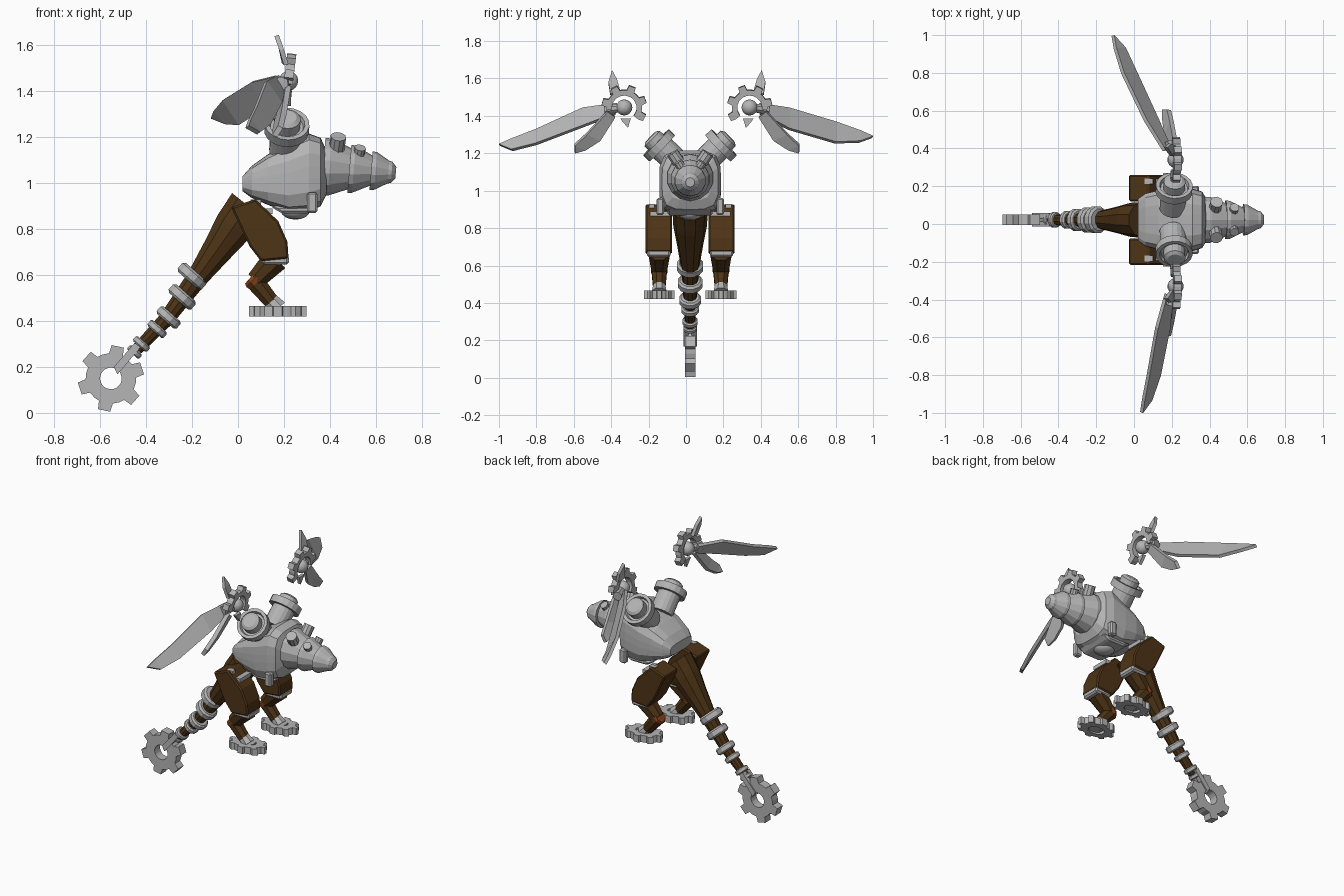
import bpy, bmesh, math
from mathutils import Vector, Matrix

if "Cube" in bpy.data.objects:
    bpy.data.objects.remove(bpy.data.objects["Cube"])

CY = 0.022  # body centre line in y


def material(name, rgb):
    m = bpy.data.materials.new(name)
    m.diffuse_color = (*rgb, 1)
    m.use_nodes = True
    m.node_tree.nodes["Principled BSDF"].inputs["Base Color"].default_value = m.diffuse_color
    return m


STEEL = material("steel grey", (0.46, 0.46, 0.46))
BROWN = material("dark brown", (0.075, 0.034, 0.008))
RUST = material("rust orange", (0.24, 0.055, 0.012))


def finish(name, bm, mat, smooth=False):
    bmesh.ops.recalc_face_normals(bm, faces=bm.faces)
    me = bpy.data.meshes.new(name)
    bm.to_mesh(me)
    bm.free()
    me.materials.append(mat)
    for p in me.polygons:
        p.use_smooth = smooth
    ob = bpy.data.objects.new(name, me)
    bpy.context.collection.objects.link(ob)
    return ob


def loft(name, rings, mat):
    """Skin a list of equal-length closed rings and cap both ends."""
    bm = bmesh.new()
    vs = [[bm.verts.new(p) for p in r] for r in rings]
    n = len(vs[0])
    for a, b in zip(vs, vs[1:]):
        for i in range(n):
            bm.faces.new((a[i], a[(i + 1) % n], b[(i + 1) % n], b[i]))
    bm.faces.new(vs[0])
    bm.faces.new(vs[-1])
    return finish(name, bm, mat)


def lathe(name, profile, origin, axis, mat, segs=12):
    """Turn (distance, radius) points about an axis."""
    q = Vector(axis).to_track_quat('Z', 'Y')
    o = Vector(origin)
    rings = [[o + q @ Vector((r * math.cos(k), r * math.sin(k), t))
              for k in (2 * math.pi * (i + 0.5) / segs for i in range(segs))] for t, r in profile]
    return loft(name, rings, mat)


def rod(name, a, b, r0, r1, mat, segs=10):
    d = Vector(b) - Vector(a)
    return lathe(name, [(0, r0), (d.length, r1)], a, d, mat, segs)


def prism(name, pts, y0, y1, mat, bevel=0.0):
    """Side profile in x,z extruded along y."""
    ob = loft(name, [[(x, y, z) for x, z in pts] for y in (y0, y1)], mat)
    if bevel:
        m = ob.modifiers.new("bevel", 'BEVEL')
        m.width, m.segments = bevel, 1
    return ob


def box(name, x0, x1, y0, y1, z0, z1, mat, bevel=0.0):
    return prism(name, [(x0, z0), (x1, z0), (x1, z1), (x0, z1)], y0, y1, mat, bevel)


def ball(name, centre, r, mat, squash=1.0):
    bm = bmesh.new()
    bmesh.ops.create_uvsphere(bm, u_segments=14, v_segments=8, radius=r,
                              matrix=Matrix.Translation(centre) @ Matrix.Diagonal((1, 1, squash, 1)))
    return finish(name, bm, mat, True)


def gear(name, matrix, r_in, r_root, r_tip, teeth, thick, mat, start=0, sweep=360):
    """Toothed ring, or part of one, in the local xy plane."""
    step = math.radians(sweep) / teeth
    samples = []
    for i in range(teeth):
        a = math.radians(start) + i * step
        for f, r in ((-0.48, r_root), (-0.27, r_root), (-0.18, r_tip), (0.18, r_tip), (0.27, r_root)):
            samples.append((a + f * step, r))
    bm = bmesh.new()
    cols = []
    for a, r in samples:
        d = Vector((math.cos(a), math.sin(a), 0))
        cols.append([bm.verts.new(matrix @ (d * q + Vector((0, 0, h))))
                     for q, h in ((r_in, -thick / 2), (r, -thick / 2), (r, thick / 2), (r_in, thick / 2))])
    pairs = list(zip(cols, cols[1:]))
    if sweep == 360:
        pairs.append((cols[-1], cols[0]))
    else:
        bm.faces.new(cols[0])
        bm.faces.new(cols[-1])
    for a, b in pairs:
        for j in range(4):
            bm.faces.new((a[j], a[(j + 1) % 4], b[(j + 1) % 4], b[j]))
    return finish(name, bm, mat)


def blade(name, upper, lower, tip, thick=0.02):
    """Flat feather between two edges, ending in a point."""
    bm = bmesh.new()
    u = [bm.verts.new(p) for p in upper]
    l = [bm.verts.new(p) for p in lower]
    t = bm.verts.new(tip)
    for i in range(len(u) - 1):
        bm.faces.new((u[i], u[i + 1], l[i + 1], l[i]))
    bm.faces.new((u[-1], t, l[-1]))
    ob = finish(name, bm, STEEL)
    m = ob.modifiers.new("thickness", 'SOLIDIFY')
    m.thickness, m.offset = thick, 0
    return ob


# Body shell: rounded-square sections (x, bottom, top, half width)
def section(x, z0, z1, hy, n=20):
    ring = []
    for i in range(n):
        a = 2 * math.pi * (i + 0.5) / n
        c, s = math.cos(a), math.sin(a)
        k = (abs(c) ** 4 + abs(s) ** 4) ** -0.25
        ring.append((x, CY + hy * c * k, (z0 + z1) / 2 + (z1 - z0) / 2 * s * k))
    return ring


loft("body_shell", [section(*s) for s in (
    (0.02, 0.965, 1.03, 0.11), (0.06, 0.935, 1.075, 0.14), (0.13, 0.905, 1.125, 0.158),
    (0.22, 0.872, 1.172, 0.165), (0.31, 0.876, 1.215, 0.165), (0.36, 0.9, 1.197, 0.15),
    (0.385, 0.95, 1.14, 0.11))], STEEL)
ball("belly_dome", (0.25, CY, 0.88), 0.065, STEEL, 0.6)
prism("belly_frame", [(0.14, 0.9), (0.19, 0.868), (0.31, 0.868), (0.35, 0.9)],
      CY - 0.12, CY + 0.12, STEEL, 0.01)

# Snout: stepped cones, each flaring behind the next
snout = Vector((0.37, CY, 1.072))
lathe("snout", [(0, 0.125), (0.03, 0.125), (0.115, 0.09), (0.115, 0.105), (0.135, 0.103), (0.21, 0.066),
                (0.21, 0.085), (0.23, 0.082), (0.285, 0.05), (0.285, 0.05), (0.30, 0.046), (0.318, 0.025)],
      snout, (1, 0, -0.085), STEEL, 14)

for s, side in ((1, "left"), (-1, "right")):
    def Y(d):
        return CY + s * d

    # Exhaust nubs on the snout
    for part, x, z, r, y0, y1 in (("rear", 0.425, 1.12, 0.034, 0.04, 0.095),
                                  ("front", 0.52, 1.10, 0.025, 0.03, 0.066)):
        rod(f"{side}_{part}_exhaust", (x, Y(y0), z), (x + 0.012, Y(y1), z + (y1 - y0) * 1.5), r, r, STEEL)

    # Side bracket on the body
    box(f"{side}_side_bracket", 0.30, 0.345, Y(0.14), Y(0.18), 0.87, 0.96, STEEL, 0.008)

    # Shoulder mount: drum, wide ring and inner hub
    lathe(f"{side}_shoulder", [(0, 0.07), (0.125, 0.07), (0.125, 0.098), (0.17, 0.098), (0.17, 0.078),
                               (0.15, 0.072), (0.15, 0.058), (0.2, 0.058), (0.212, 0.04)],
          (0.205, Y(0.06), 1.14), (0.05, s * 0.72, 0.7), STEEL, 18)

    # Wing joint: ball inside an open gear
    wc = Vector((0.22, 0.005 + s * 0.335, 1.445))
    basis = Matrix(((0, 0, 1, wc.x), (s, 0, 0, wc.y), (0, 1, 0, wc.z), (0, 0, 0, 1)))
    ball(f"{side}_wing_ball", wc, 0.043, STEEL)
    gear(f"{side}_wing_gear", basis @ Matrix.Rotation(0.12, 4, 'X'), 0.066, 0.095, 0.122, 5, 0.04,
         STEEL, 15, 240)
    rod(f"{side}_wing_arm", wc, wc + Vector((-0.03, s * 0.1, -0.01)), 0.022, 0.03, STEEL, 8)

    def W(x, y, z):
        return wc + Vector((x, s * y, z))

    # Short feathers: upright spike, lower feather, inner spike
    blade(f"{side}_top_spike", [W(-0.02, 0.02, 0.08), W(-0.035, 0.04, 0.15)],
          [W(-0.01, 0.075, 0.07), W(-0.03, 0.085, 0.135)], W(-0.052, 0.065, 0.197))
    blade(f"{side}_lower_feather", [W(0, 0.09, -0.02), W(-0.02, 0.2, -0.14), W(-0.035, 0.265, -0.2)],
          [W(-0.01, 0.05, -0.05), W(-0.05, 0.13, -0.175), W(-0.06, 0.21, -0.225)],
          W(-0.06, 0.265, -0.24), 0.025)
    blade(f"{side}_inner_spike", [W(0, -0.035, -0.06), W(0, -0.03, -0.075)],
          [W(0, 0.02, -0.06), W(0, 0.01, -0.075)], W(0, -0.02, -0.11))

    # Thigh, cuff and hip bracket
    prism(f"{side}_thigh", [(-0.03, 0.895), (0.075, 0.93), (0.175, 0.835), (0.215, 0.745), (0.22, 0.672),
                            (0.1, 0.66), (0.05, 0.725)], Y(0.098), Y(0.238), BROWN, 0.008)
    box(f"{side}_knee_cuff", 0.105, 0.222, Y(0.105), Y(0.23), 0.645, 0.685, STEEL, 0.01)
    box(f"{side}_hip_bracket", 0.06, 0.15, Y(0.1), Y(0.215), 0.865, 0.89, STEEL)
    box(f"{side}_hip_tab", 0.055, 0.1, Y(0.19), Y(0.22), 0.88, 0.928, STEEL)

    # Lower leg and gear foot
    ly = Y(0.165)
    rod(f"{side}_shin", (0.165, ly, 0.67), (0.075, ly, 0.575), 0.062, 0.044, BROWN, 8)
    lathe(f"{side}_hock_joint", [(0, 0.04), (0.015, 0.048), (0.035, 0.044)], (0.055, ly, 0.59),
          (0.75, 0, -0.66), RUST, 8)
    rod(f"{side}_lower_leg", (0.075, ly, 0.57), (0.145, ly, 0.485), 0.044, 0.036, BROWN, 8)
    rod(f"{side}_ankle", (0.135, ly, 0.5), (0.175, ly, 0.455), 0.032, 0.042, STEEL, 8)
    foot = Matrix.Translation((0.173, ly, 0.443)) @ Matrix.Diagonal((1, 0.65, 1, 1))
    gear(f"{side}_foot_gear", foot, 0.055, 0.105, 0.127, 8, 0.045, STEEL)
    lathe(f"{side}_foot_pad", [(0, 0.045), (0.035, 0.045)], (0.173, ly, 0.43), (0, 0, 1), STEEL, 12)

# Long wing blades, posed slightly differently on each side
blade("left_long_blade",
      [(0.16, 0.39, 1.465), (0.06, 0.55, 1.44), (-0.06, 0.8, 1.365), (-0.1, 0.93, 1.318)],
      [(0.19, 0.4, 1.41), (0.125, 0.55, 1.33), (0.01, 0.8, 1.257), (-0.05, 0.93, 1.262)],
      (-0.112, 0.998, 1.287))
blade("right_long_blade",
      [(0.17, -0.37, 1.465), (0.12, -0.55, 1.44), (0.075, -0.8, 1.325), (0.05, -0.93, 1.275)],
      [(0.2, -0.38, 1.41), (0.185, -0.55, 1.345), (0.135, -0.8, 1.25), (0.09, -0.93, 1.217)],
      (0.04, -0.998, 1.245))

# Tail: tapering brown core
core = [(0.045, 0.9, 0.095), (-0.02, 0.81, 0.09), (-0.09, 0.71, 0.07), (-0.18, 0.585, 0.048),
        (-0.31, 0.41, 0.035), (-0.44, 0.275, 0.026)]
axis = Vector((-0.6, 0, -0.75)).normalized()
across = Vector((axis.z, 0, -axis.x))
loft("tail_core", [[Vector((x, CY, z)) + across * r * math.cos(a) + Vector((0, r * math.sin(a), 0))
                    for a in (math.pi * (i + 0.5) / 5 for i in range(10))] for x, z, r in core], BROWN)

# Tail rings
for i, (x, z, r) in enumerate(((-0.2, 0.595, 0.072), (-0.243, 0.505, 0.068), (-0.302, 0.415, 0.06),
                               (-0.352, 0.365, 0.048), (-0.42, 0.30, 0.042), (-0.45, 0.265, 0.036))):
    h = r * 0.36
    lathe(f"tail_ring_{i + 1}", [(-h, r * 0.82), (-h * 0.6, r), (h * 0.6, r), (h, r * 0.82)],
          (x, CY, z), (-0.66, 0, -0.75), STEEL, 12)

# Tail gear and the bars holding it
for s in (1, -1):
    y = CY + s * 0.022
    prism("tail_gear_bar", [(-0.525, 0.168), (-0.505, 0.19), (-0.425, 0.285), (-0.45, 0.305), (-0.54, 0.2)],
          y - 0.014, y + 0.014, STEEL)
gear("tail_gear", Matrix.Translation((-0.553, CY, 0.15)) @ Matrix.Rotation(math.pi / 2, 4, 'X'),
     0.047, 0.11, 0.145, 6, 0.056, STEEL, 18)
